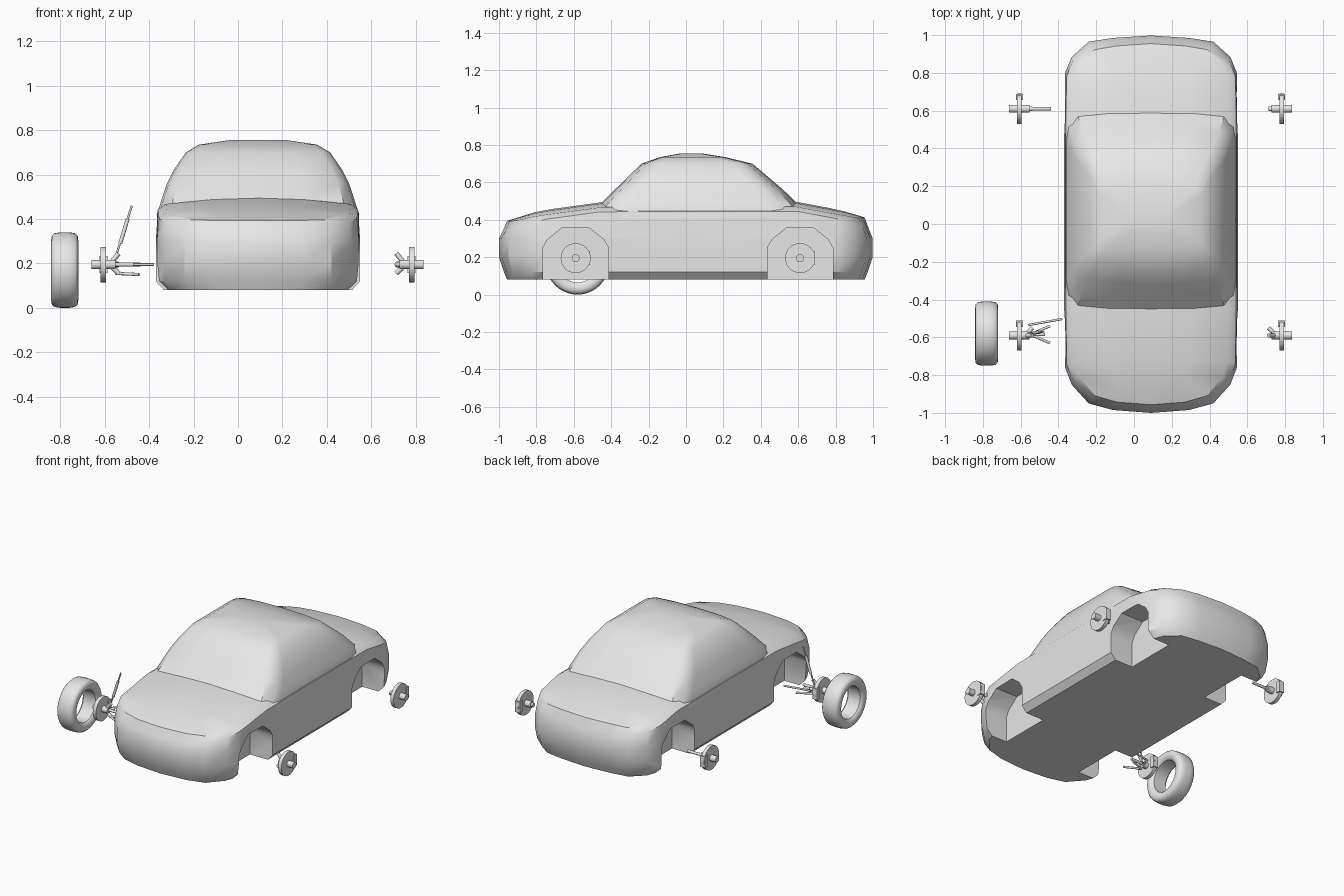
import bpy, bmesh, math
from mathutils import Vector

cube = bpy.data.objects.get("Cube")
if cube:
    bpy.data.objects.remove(cube, do_unlink=True)

grey = bpy.data.materials.new("plain grey")
grey.use_nodes = True
grey.diffuse_color = (0.8, 0.8, 0.8, 1)
grey.node_tree.nodes["Principled BSDF"].inputs["Base Color"].default_value = (0.8, 0.8, 0.8, 1)

MID = 0.09          # centre line of the car body
FRONT_AXLE, REAR_AXLE, AXLE_Z = -0.59, 0.61, 0.195


def finish(name, bm, smooth=32):
    bmesh.ops.recalc_face_normals(bm, faces=bm.faces[:])
    mesh = bpy.data.meshes.new(name)
    bm.to_mesh(mesh)
    bm.free()
    mesh.materials.append(grey)
    obj = bpy.data.objects.new(name, mesh)
    bpy.context.collection.objects.link(obj)
    if smooth:
        shade(obj, smooth)
    return obj


def shade(obj, angle):
    bpy.ops.object.select_all(action='DESELECT')
    obj.select_set(True)
    bpy.context.view_layer.objects.active = obj
    bpy.ops.object.shade_smooth_by_angle(angle=math.radians(angle))


def loft(bm, rings, close=False):
    """Skin a list of equal rings of points; returns the vertex rings."""
    vs = [[bm.verts.new(p) for p in ring] for ring in rings]
    pairs = list(zip(vs, vs[1:])) + ([(vs[-1], vs[0])] if close else [])
    for a, b in pairs:
        for i in range(len(a)):
            j = (i + 1) % len(a)
            bm.faces.new((a[i], a[j], b[j], b[i]))
    return vs


def mirror_ring(half):
    """Full ring from a half outline running front centre to rear centre."""
    full = half + [(-x, y, z) for x, y, z in half[-2:0:-1]]
    return [(x + MID, y, z) for x, y, z in full]


def deck(y):
    """Height of the bonnet and boot along the centre line."""
    pts = [(-1, 0.385), (-0.957, 0.394), (-0.785, 0.448), (-0.45, 0.494),
           (0.59, 0.496), (0.82, 0.453), (0.95, 0.415), (1, 0.39)]
    for (a, za), (b, zb) in zip(pts, pts[1:]):
        if y <= b:
            return za + (zb - za) * (y - a) / (b - a)
    return pts[-1][1]


# Lower body: plan outline stacked in levels, then a crowned deck
outline = [(0, -1), (0.2, -0.985), (0.33, -0.95), (0.42, -0.85), (0.455, -0.76),
           (0.46, -0.47), (0.46, 0), (0.46, 0.615), (0.455, 0.8), (0.42, 0.885),
           (0.33, 0.965), (0.2, 0.985), (0, 0.998)]


def crown(x, y):
    return deck(y) - 0.022 * (x / 0.38) ** 2


levels = [(0.92, 0.957, lambda x, y: 0.08), (1, 0.973, lambda x, y: 0.12),
          (1, 1, lambda x, y: 0.2), (1, 1, lambda x, y: 0.3),
          (0.98, 0.98, lambda x, y: deck(y) - 0.05), (0.9, 0.957, crown)]
bm = bmesh.new()
rings = loft(bm, [mirror_ring([(x * sx, y * sy, f(x * sx, y * sy)) for x, y in outline])
                  for sx, sy, f in levels])
bm.faces.new(rings[0])
top, m, n = rings[-1], len(outline), len(rings[-1])
rows = []
for i in range(1, m - 1):
    x, y = top[i].co.x - MID, top[i].co.y
    inner = [bm.verts.new((MID + x * t, y, crown(x * t, y))) for t in (0.5, 0, -0.5)]
    rows.append([top[i]] + inner + [top[n - i]])
for a, b in zip(rows, rows[1:]):
    for k in range(4):
        bm.faces.new((a[k], a[k + 1], b[k + 1], b[k]))
for tip, row in ((top[0], rows[0]), (top[m - 1], rows[-1])):
    for k in range(4):
        bm.faces.new((tip, row[k], row[k + 1]))
body = finish("car_body", bm, 0)

# Wheel wells: cut arch-shaped prisms from both sides
arch = [(-0.175, 0), (-0.175, 0.25), (-0.15, 0.295), (-0.075, 0.355)]
arch += [(-y, z) for y, z in reversed(arch)]
bm = bmesh.new()
for axle in (FRONT_AXLE, REAR_AXLE):
    for side in (-1, 1):
        ends = loft(bm, [[(MID + side * d, axle + y, z) for y, z in arch] for d in (0.29, 0.6)])
        for ring in ends:
            bm.faces.new(ring)
cutter = finish("wheel_well_cutter", bm, 0)
cutter.hide_render = True
cut = body.modifiers.new("wheel wells", 'BOOLEAN')
cut.operation, cut.solver, cut.object = 'DIFFERENCE', 'EXACT', cutter
bpy.context.view_layer.objects.active = body
bpy.ops.object.modifier_apply(modifier=cut.name)
bpy.data.objects.remove(cutter, do_unlink=True)
shade(body, 32)

# Cabin: rounded rings narrowing to the roof (height, half width, front, rear)
bm = bmesh.new()
shape = []
for z, w, f, r in [(0.37, 0.45, -0.525, 0.66), (0.42, 0.456, -0.525, 0.66),
                   (0.49, 0.433, -0.453, 0.593), (0.56, 0.41, -0.382, 0.52),
                   (0.62, 0.38, -0.32, 0.45), (0.7, 0.325, -0.238, 0.355),
                   (0.735, 0.265, -0.14, 0.21), (0.755, 0.13, -0.03, 0.085)]:
    s = (r - f) / 1.18
    front = [(0, 0), (0.5, 0.01), (0.88, 0.045), (0.98, 0.12), (1, 0.2)]
    half = [(w * k, f + d * s, z) for k, d in front]
    half += [(w * k, r - d * s, z) for k, d in reversed(front)]
    shape.append(mirror_ring(half))
rings = loft(bm, shape)
bm.faces.new(rings[0])
bm.faces.new(rings[-1])
finish("cabin", bm, 32)


def tube(bm, start, end, radius, sides=12):
    """Capped cylinder between two points."""
    a, b = Vector(start), Vector(end)
    turn = (b - a).to_track_quat('Z', 'Y')
    circle = [Vector((radius * math.cos(t), radius * math.sin(t), 0))
              for t in (2 * math.pi * i / sides for i in range(sides))]
    for ring in loft(bm, [[p + turn @ c for c in circle] for p in (a, b)]):
        bm.faces.new(ring)


def box(bm, centre, size):
    made = bmesh.ops.create_cube(bm, size=1)["verts"]
    for v in made:
        v.co = Vector(centre) + Vector([c * s for c, s in zip(v.co, size)])


# Single open tyre beside the right-hand front hub
bm = bmesh.new()
side = [(0.105, 0.045), (0.115, 0.056), (0.135, 0.061), (0.155, 0.058), (0.166, 0.046), (0.17, 0.02)]
profile = side + [(r, -d) for r, d in reversed(side)]
steps = 40
loft(bm, [[(-0.78 + d, -0.58 + r * math.cos(a), 0.17 + r * math.sin(a)) for r, d in profile]
          for a in (2 * math.pi * i / steps for i in range(steps))], close=True)
finish("tyre", bm, 40)

# Brake hubs: disc, stub axle, caliper and knuckle at each corner
for end, axle in (("front", FRONT_AXLE), ("rear", REAR_AXLE)):
    for label, s in (("left", 1), ("right", -1)):
        def at(d, y, z):
            return (0.0875 + s * d, axle + y, AXLE_Z + z)
        bm = bmesh.new()
        tube(bm, at(0.682, 0, 0), at(0.706, 0, 0), 0.08, 32)
        tube(bm, at(0.64, 0, 0), at(0.748, 0, 0), 0.021, 20)
        box(bm, at(0.693, 0.062, 0), (0.036, 0.032, 0.075))
        if end == "front":
            for y, z in ((0, 0.05), (0, -0.04), (0.04, 0)):
                tube(bm, at(0.665, 0, 0), at(0.625, y, z), 0.011)
        else:
            tube(bm, at(0.66, 0, 0), at(0.625, 0, 0), 0.013)
        finish(f"{end}_{label}_hub", bm, 40)

# Suspension links on the right side
links = {
    "front_strut": [((-0.56, -0.58, 0.2), (-0.478, -0.57, 0.46), 0.005),
                    ((-0.53, -0.576, 0.29), (-0.497, -0.572, 0.4), 0.009)],
    "steering_rod": [((-0.56, -0.535, 0.195), (-0.38, -0.503, 0.195), 0.006)],
    "lower_arm": [((-0.55, -0.585, 0.155), (-0.445, -0.54, 0.15), 0.007),
                  ((-0.55, -0.585, 0.155), (-0.445, -0.63, 0.15), 0.007)],
    "front_drive_shaft": [((-0.56, -0.585, 0.195), (-0.47, -0.585, 0.195), 0.009)],
    "rear_drive_shaft": [((-0.57, 0.61, 0.195), (-0.44, 0.61, 0.195), 0.009)],
}
for name, parts in links.items():
    bm = bmesh.new()
    for part in parts:
        tube(bm, *part)
    finish(name, bm, 40)
